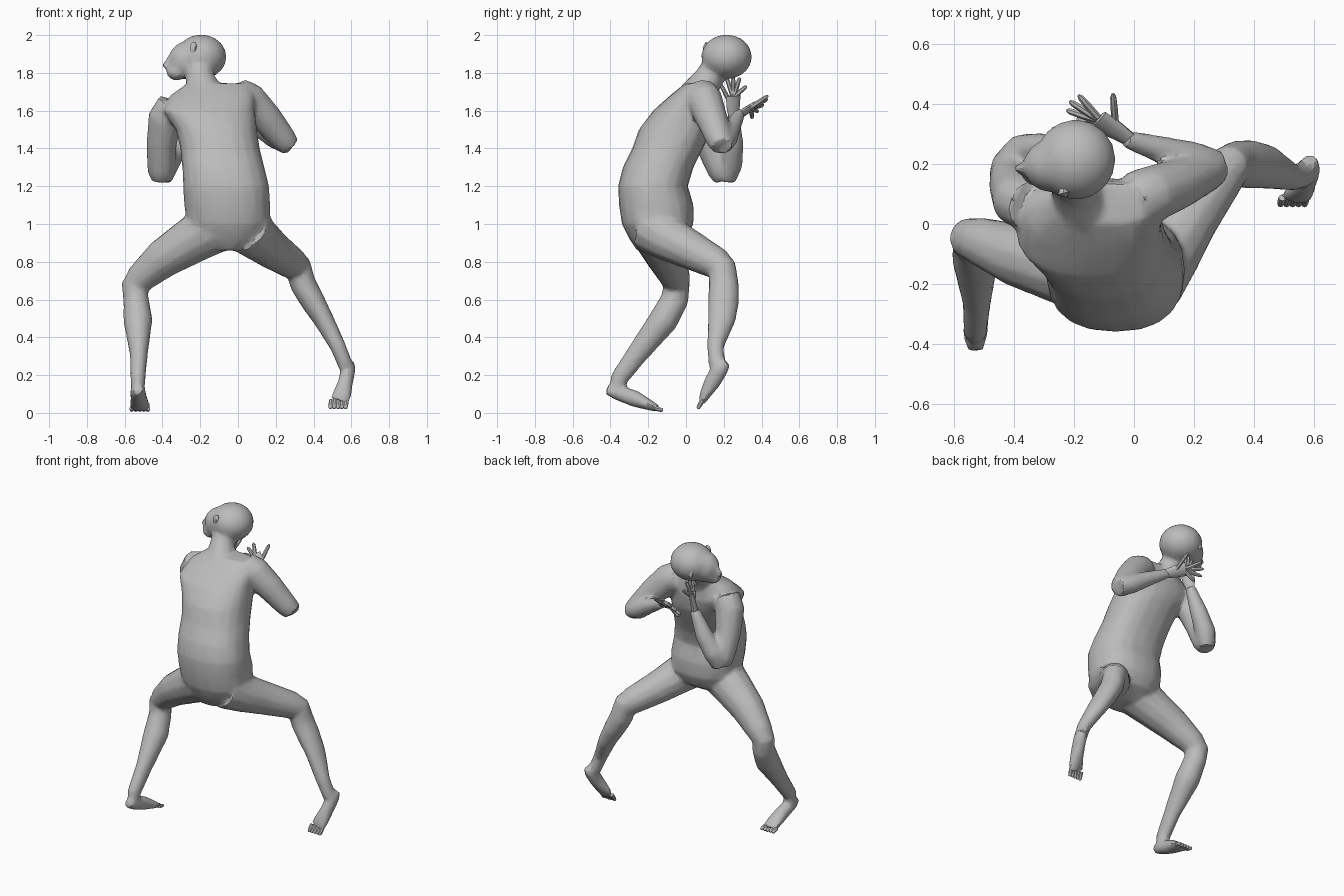
import bpy, bmesh, math
from mathutils import Vector

old = bpy.data.objects.get("Cube")
if old:
    bpy.data.objects.remove(old, do_unlink=True)

skin = bpy.data.materials.new("grey skin")
skin.use_nodes = True
GREY = (0.5, 0.5, 0.5, 1)
skin.diffuse_color = GREY
skin.node_tree.nodes["Principled BSDF"].inputs["Base Color"].default_value = GREY


def loft(bm, rings, side=None, sides=12, power=1.0, level=False):
    """Closed tube through rings of (x, y, z, half_width, half_depth)."""
    pts = [Vector(r[:3]) for r in rings]
    loops = []
    for i, r in enumerate(rings):
        t = (pts[min(i + 1, len(pts) - 1)] - pts[max(i - 1, 0)]).normalized()
        if level:
            t = Vector((0, 0, 1))
        s = Vector(side or (1, 0, 0))
        s = (s - t * s.dot(t)).normalized()
        u = t.cross(s)
        a, b = r[3], r[-1]
        loop = []
        for k in range(sides):
            c, d = (f(math.tau * k / sides) for f in (math.cos, math.sin))
            c = math.copysign(abs(c) ** power, c)
            d = math.copysign(abs(d) ** power, d)
            loop.append(bm.verts.new(pts[i] + s * a * c + u * b * d))
        loops.append(loop)
    for l0, l1 in zip(loops, loops[1:]):
        for k in range(sides):
            j = (k + 1) % sides
            bm.faces.new((l0[k], l0[j], l1[j], l1[k]))
    bm.faces.new(loops[0][::-1])
    bm.faces.new(loops[-1])


def ball(bm, centre, radii):
    made = bmesh.ops.create_uvsphere(bm, u_segments=16, v_segments=10, radius=1)
    for v in made["verts"]:
        v.co = Vector(centre) + Vector(a * b for a, b in zip(v.co, radii))


def digit(bm, base, tip, r):
    """Slim finger or toe with a rounded end."""
    a, b = Vector(base), Vector(tip)
    rows = [(*a.lerp(b, f), r * k) for f, k in ((0, 1), (.5, 1), (.88, .85), (1, .4))]
    loft(bm, rows, side=(.3, .9, .4), sides=7)


def finish(bm, name, angle=25):
    bmesh.ops.recalc_face_normals(bm, faces=bm.faces)
    me = bpy.data.meshes.new(name)
    bm.to_mesh(me)
    bm.free()
    ob = bpy.data.objects.new(name, me)
    bpy.context.collection.objects.link(ob)
    me.materials.append(skin)
    bpy.ops.object.select_all(action='DESELECT')
    ob.select_set(True)
    bpy.context.view_layer.objects.active = ob
    bpy.ops.object.shade_smooth_by_angle(angle=math.radians(angle))
    return ob


bm = bmesh.new()

# torso, from seat to shoulders: (z, x min, x max, y min, y max)
torso = [(.86, -.14, .03, -.26, -.10), (.92, -.23, .13, -.30, .0),
         (1.0, -.27, .17, -.34, .04), (1.1, -.285, .17, -.355, .04),
         (1.2, -.29, .165, -.36, .01), (1.3, -.295, .14, -.335, .04),
         (1.4, -.305, .115, -.285, .09), (1.5, -.33, .10, -.25, .14),
         (1.6, -.40, .09, -.175, .16), (1.68, -.36, .09, -.085, .15),
         (1.745, -.27, .06, -.005, .14)]
loft(bm, [((a + b) / 2, (c + d) / 2, z, (b - a) / 2, (d - c) / 2)
          for z, a, b, c, d in torso], sides=20, power=.85, level=True)

# neck, skull, face, nose and chin
loft(bm, [(-.17, .06, 1.68, .10), (-.2, .12, 1.77, .078), (-.21, .18, 1.86, .075)])
ball(bm, (-.195, .215, 1.885), (.135, .135, .118))
ball(bm, (-.275, .195, 1.865), (.095, .09, .10))
ball(bm, (-.325, .18, 1.805), (.055, .055, .045))
loft(bm, [(-.35, .19, 1.9, .012), (-.388, .185, 1.835, .02), (-.35, .183, 1.825, .02)],
     side=(0, 1, 0), sides=8)

# arms, shoulder to elbow and elbow to wrist
loft(bm, [(-.34, .06, 1.63, .09), (-.385, .08, 1.56, .092), (-.405, .13, 1.42, .08),
          (-.405, .19, 1.28, .075), (-.405, .205, 1.23, .055)])
loft(bm, [(-.405, .21, 1.235, .055), (-.375, .235, 1.32, .066), (-.31, .25, 1.43, .055),
          (-.24, .25, 1.58, .033)])
loft(bm, [(.0, .08, 1.68, .095), (.06, .1, 1.655, .095), (.15, .135, 1.56, .085),
          (.24, .175, 1.45, .07), (.275, .19, 1.41, .058)])
loft(bm, [(.28, .19, 1.42, .055), (.2, .215, 1.455, .06), (.1, .245, 1.515, .048),
          (-.03, .285, 1.585, .03)])

# legs, hip to knee and knee to ankle
loft(bm, [(-.13, -.17, .98, .14), (-.25, -.14, .91, .125), (-.40, -.1, .815, .105),
          (-.52, -.055, .71, .08), (-.555, -.045, .66, .065)])
loft(bm, [(-.55, -.045, .70, .068), (-.54, -.06, .6, .068, .075), (-.53, -.12, .49, .078),
          (-.525, -.26, .31, .048, .058), (-.53, -.355, .18, .04, .048),
          (-.53, -.36, .1, .035, .045)])
loft(bm, [(.04, -.18, .98, .14), (.11, -.09, .92, .12), (.18, .02, .865, .105),
          (.29, .165, .79, .085), (.325, .2, .76, .07)])
loft(bm, [(.31, .19, .8, .07), (.345, .2, .68, .07, .08), (.39, .2, .6, .066, .082),
          (.45, .19, .5, .055, .075), (.53, .155, .35, .043, .045),
          (.57, .165, .25, .04, .045)])

# feet
loft(bm, [(-.53, -.42, .125, .028, .028), (-.53, -.37, .11, .042, .04),
          (-.525, -.27, .075, .045, .045), (-.52, -.19, .04, .055, .028),
          (-.52, -.15, .022, .052, .018)])
loft(bm, [(.59, .215, .27, .025), (.585, .185, .24, .04, .045), (.57, .14, .165, .04, .045),
          (.55, .1, .095, .052, .03), (.535, .085, .06, .05, .018)])

body = finish(bm, "body")
rem = body.modifiers.new("blend", 'REMESH')
rem.mode = 'VOXEL'
rem.voxel_size = .012
smooth = body.modifiers.new("soften", 'SMOOTH')
smooth.factor, smooth.iterations = .5, 6
body.modifiers.new("facets", 'DECIMATE').ratio = .16
for m in [m.name for m in body.modifiers]:
    bpy.ops.object.modifier_apply(modifier=m)
bpy.ops.object.shade_smooth_by_angle(angle=math.radians(20))

# hands: a flat palm, four fingers and a thumb
hands = {
    "upright_hand": ((-.245, .25, 1.56), (-.215, .25, 1.68), (.5, -.85, 0),
                     [(-.19, .18, 1.745), (-.21, .215, 1.775), (-.2, .25, 1.785),
                      (-.2, .285, 1.775), (-.2, .32, 1.73)]),
    "spread_hand": ((-.01, .28, 1.575), (-.12, .35, 1.62), (.4, .6, .7),
                    [(-.07, .435, 1.68), (-.185, .43, 1.66), (-.215, .41, 1.63),
                     (-.225, .38, 1.595), (-.19, .35, 1.56)])}
for name, (wrist, knuckle, across, tips) in hands.items():
    bm = bmesh.new()
    w, k = Vector(wrist), Vector(knuckle)
    loft(bm, [(*w, .026, .02), (*w.lerp(k, .5), .04, .018), (*k, .045, .014)], side=across)
    for i, tip in enumerate(tips):
        root = k.lerp(w, .55 if i == 0 else .1)
        d = Vector(tip) - root
        digit(bm, root + d * .15, tip, .0125)
    finish(bm, name, 40)

# toes, fanned from the ball of each foot
for name, ball_at, tip_at, span in (
        ("flat_foot_toes", (-.52, -.165, .025), (-.52, -.122, .014), .085),
        ("raised_foot_toes", (.535, .088, .068), (.528, .062, .022), .08)):
    bm = bmesh.new()
    for i in range(5):
        off = Vector(((i / 4 - .5) * span, 0, 0))
        digit(bm, Vector(ball_at) + off, Vector(tip_at) + off, .0125)
    finish(bm, name, 40)

# ears, a rimmed shell on each side of the head
for name, c, s in (("near_ear", (-.235, .1, 1.93), -1), ("far_ear", (-.255, .318, 1.86), 1)):
    bm = bmesh.new()
    x, y, z = c
    loft(bm, [(x, y - s * .025, z, .014, .024), (x, y, z, .02, .034),
              (x + .008, y + s * .012, z + .004, .018, .032),
              (x + .004, y, z, .01, .02)], sides=12)
    finish(bm, name, 40)
